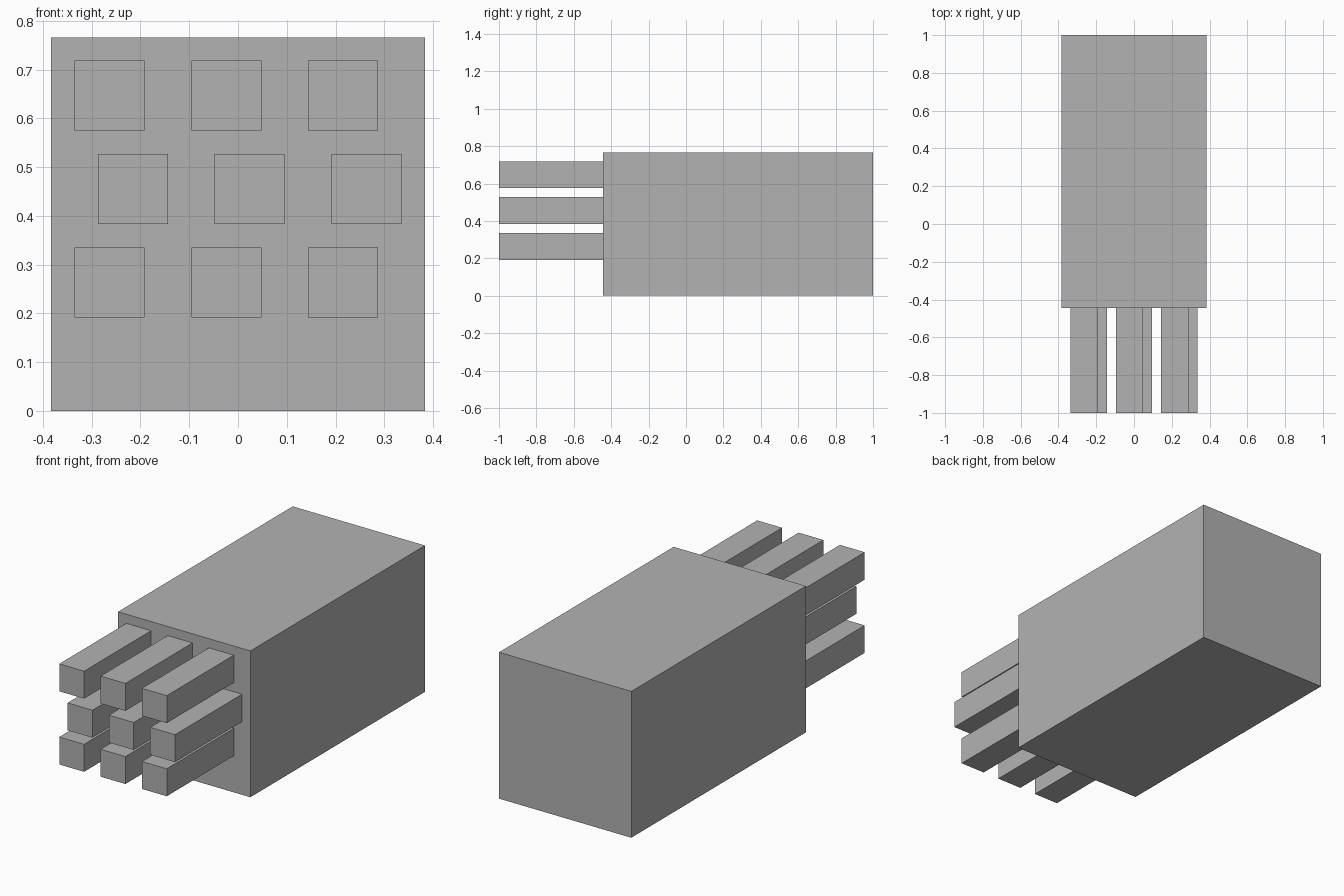
import bpy

if "Cube" in bpy.data.objects:
    bpy.data.objects.remove(bpy.data.objects["Cube"])

U = 0.0479          # design unit: body is 16 units wide, bars 3 units
BODY_FRONT = -0.445

grey = bpy.data.materials.new("mid grey")
grey.diffuse_color = (0.448, 0.448, 0.448, 1)
grey.use_nodes = True
grey.node_tree.nodes["Principled BSDF"].inputs["Base Color"].default_value = grey.diffuse_color


def box(name, lo, hi):
    """Axis-aligned box between two corners."""
    bpy.ops.mesh.primitive_cube_add(size=1, location=[(a + b) / 2 for a, b in zip(lo, hi)])
    ob = bpy.context.object
    ob.name = name
    ob.scale = [b - a for a, b in zip(lo, hi)]
    bpy.ops.object.transform_apply(location=False, rotation=False, scale=True)
    ob.data.materials.append(grey)
    return ob


# Main block
box("body", (-8 * U, BODY_FRONT, 0), (8 * U, 1, 16 * U))

# Three staggered rows of square bars on the front; middle row shifted one unit
for row, shift in enumerate((-7, -6, -7)):
    z = (4 + 4 * row) * U
    for col in range(3):
        x = (shift + 5 * col) * U
        box(f"front_bar_{row + 1}_{col + 1}", (x, -1, z), (x + 3 * U, BODY_FRONT, z + 3 * U))
